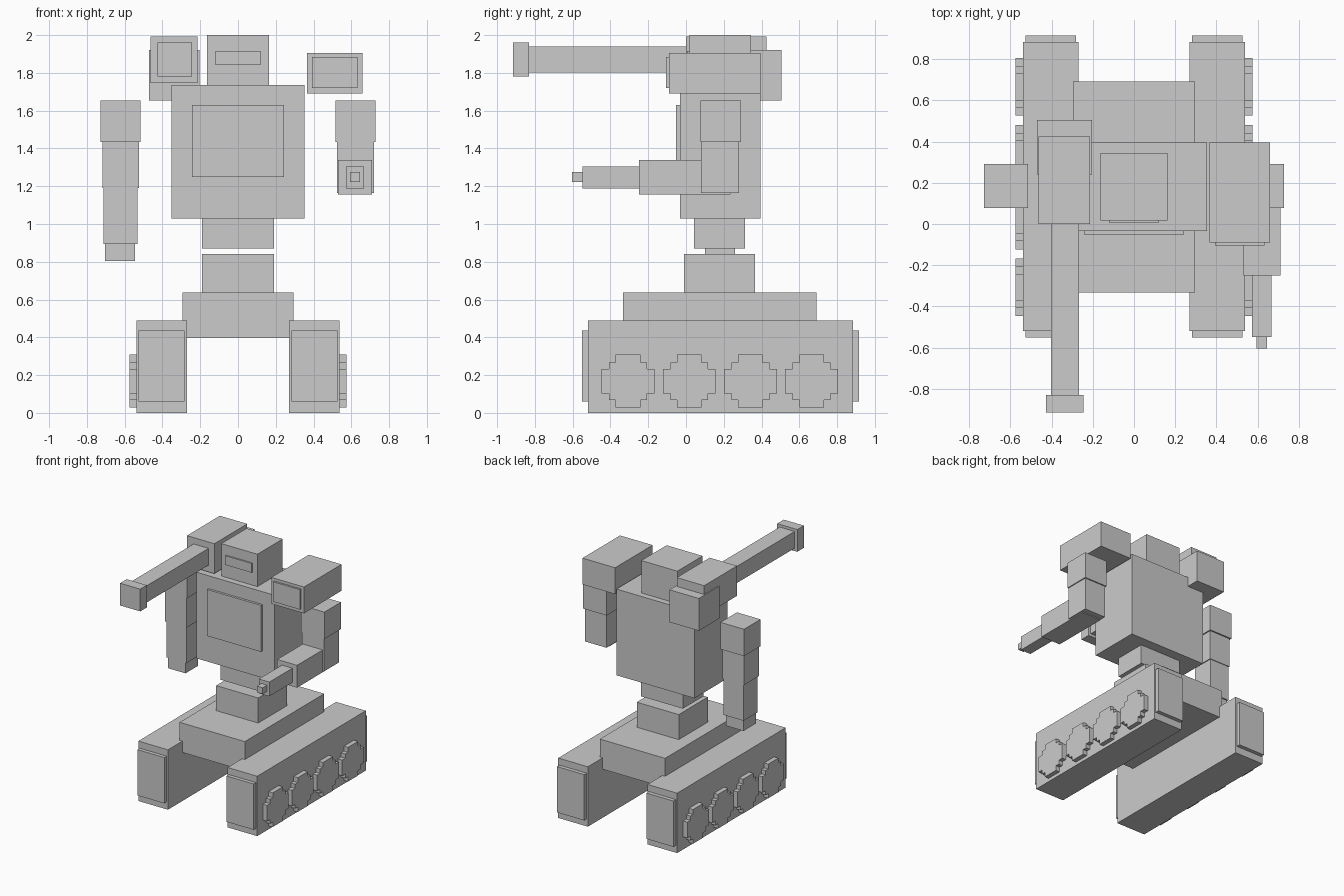
import bpy, bmesh

if "Cube" in bpy.data.objects:
    bpy.data.objects.remove(bpy.data.objects["Cube"])


def box(name, x, y, z):
    """Axis-aligned box from (min, max) ranges."""
    bm = bmesh.new()
    bmesh.ops.create_cube(bm, size=1)
    for v in bm.verts:
        v.co = [r[0] + (c + 0.5) * (r[1] - r[0]) for r, c in zip((x, y, z), v.co)]
    return finish(name, bm)


def finish(name, bm):
    bmesh.ops.recalc_face_normals(bm, faces=bm.faces)
    mesh = bpy.data.meshes.new(name)
    bm.to_mesh(mesh)
    bm.free()
    ob = bpy.data.objects.new(name, mesh)
    bpy.context.collection.objects.link(ob)
    return ob


def span(a, b, side):
    """Mirror an x range to the chosen side."""
    return (a, b) if side > 0 else (-b, -a)


def wheel(name, side, cy, cz):
    """Stepped, blocky disc on the outside of a track."""
    quarter = [(0.14, 0.065), (0.10, 0.065), (0.10, 0.10), (0.065, 0.10), (0.065, 0.14)]
    pts = quarter + [(-a, b) for a, b in reversed(quarter)]
    pts += [(-a, -b) for a, b in pts]
    bm = bmesh.new()
    face = bm.faces.new([bm.verts.new((side * 0.53, cy + a, cz + b)) for a, b in pts])
    ext = bmesh.ops.extrude_face_region(bm, geom=[face], use_keep_orig=True)
    moved = [g for g in ext["geom"] if isinstance(g, bmesh.types.BMVert)]
    bmesh.ops.translate(bm, verts=moved, vec=(side * 0.045, 0, 0))
    return finish(name, bm)


# Tracks, end plates, wheels and upper arm blocks on both sides
for s, tag in ((1, "right"), (-1, "left")):
    box(f"track_{tag}", span(0.27, 0.538, s), (-0.52, 0.883), (0, 0.49))
    box(f"track_front_plate_{tag}", span(0.282, 0.526, s), (-0.55, -0.51), (0.06, 0.435))
    box(f"track_back_plate_{tag}", span(0.282, 0.526, s), (0.87, 0.915), (0.06, 0.435))
    for i in range(4):
        wheel(f"wheel_{tag}_{i + 1}", s, -0.307 + i * 0.324, 0.168)
    box(f"shoulder_{tag}", span(0.515, 0.728, s), (0.077, 0.29), (1.435, 1.655))

# Lower body
box("hull", (-0.295, 0.295), (-0.333, 0.692), (0.397, 0.637))
box("pedestal", (-0.19, 0.19), (-0.01, 0.365), (0.63, 0.842))
box("waist", (-0.19, 0.19), (0.043, 0.312), (0.87, 1.035))

# Torso and head
box("torso", (-0.353, 0.353), (-0.033, 0.395), (1.03, 1.735))
box("chest_plate", (-0.243, 0.243), (-0.052, -0.02), (1.25, 1.63))
box("head", (-0.163, 0.163), (0.018, 0.345), (1.73, 2.0))
box("visor", (-0.12, 0.12), (0.006, 0.03), (1.842, 1.917))

# Shoulder pod on the right
box("shoulder_pod", (0.365, 0.66), (-0.09, 0.395), (1.69, 1.906))
box("pod_front_plate", (0.392, 0.633), (-0.105, -0.08), (1.72, 1.883))

# Shoulder cannon on the left
box("cannon_body", (-0.462, -0.214), (0.0, 0.425), (1.747, 1.992))
box("cannon_mount", (-0.47, -0.204), (0.24, 0.505), (1.655, 1.92))
box("cannon_barrel", (-0.402, -0.266), (-0.84, 0.02), (1.803, 1.94))
box("cannon_muzzle", (-0.426, -0.244), (-0.915, -0.83), (1.78, 1.962))

# Left arm hanging straight
box("left_upper_arm", (-0.718, -0.525), (0.085, 0.278), (1.19, 1.435))
box("left_forearm", (-0.712, -0.532), (0.092, 0.272), (0.895, 1.195))
box("left_hand", (-0.703, -0.545), (0.1, 0.26), (0.805, 0.9))

# Right arm bent forward with a gun
box("right_upper_arm", (0.524, 0.72), (0.08, 0.28), (1.165, 1.435))
box("right_forearm", (0.53, 0.71), (-0.25, 0.235), (1.157, 1.34))
box("gun", (0.572, 0.667), (-0.547, -0.24), (1.188, 1.305))
box("gun_tip", (0.593, 0.646), (-0.603, -0.54), (1.223, 1.274))
